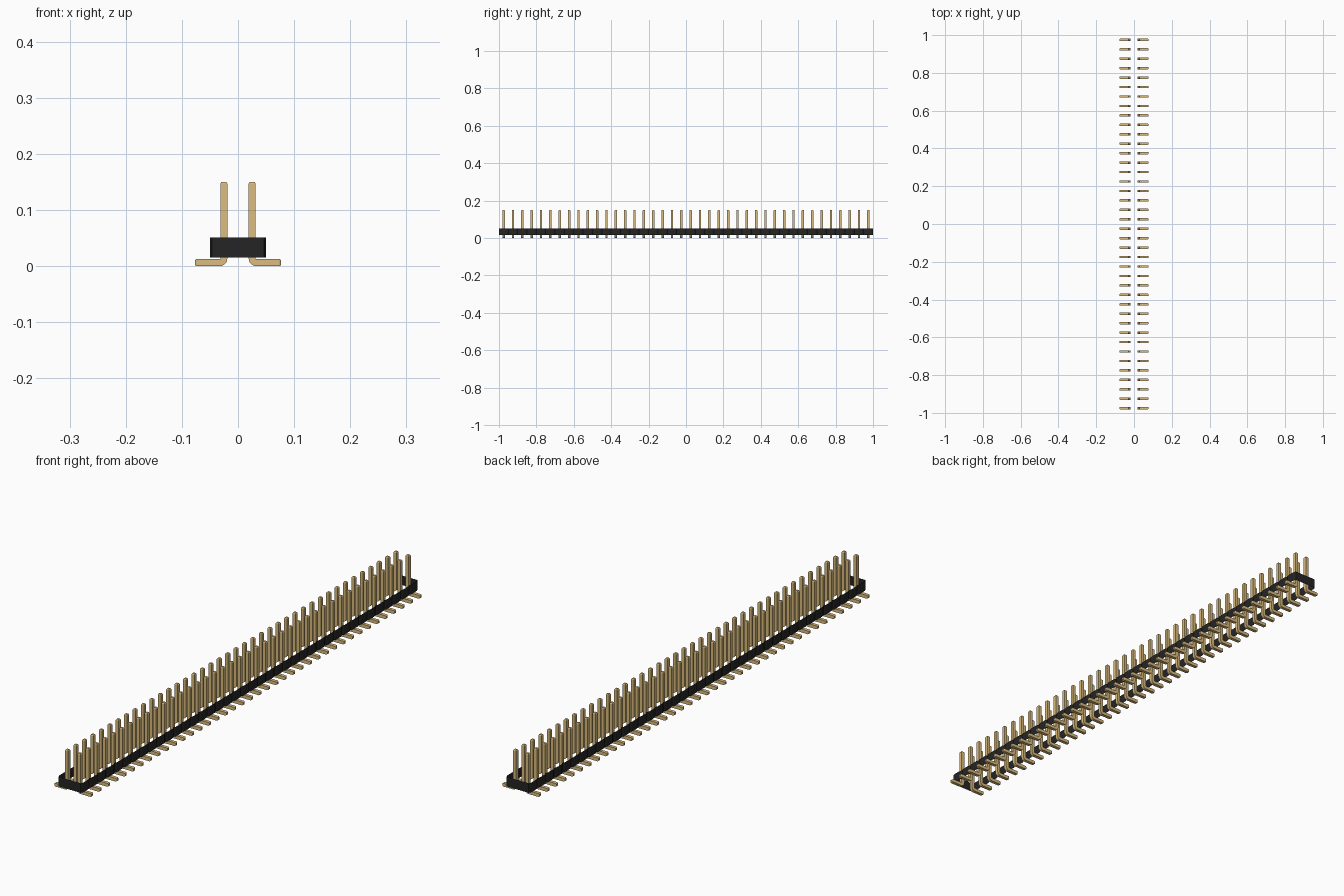
import bpy, bmesh, math

cube = bpy.data.objects.get("Cube")
if cube:
    bpy.data.objects.remove(cube, do_unlink=True)

COUNT = 40
PITCH = 2 / COUNT
THICK = 0.0125          # pin thickness
HALF = THICK / 2


def material(name, rgb):
    m = bpy.data.materials.new(name)
    m.use_nodes = True
    m.diffuse_color = (*rgb, 1)
    m.node_tree.nodes["Principled BSDF"].inputs["Base Color"].default_value = (*rgb, 1)
    return m


def add_object(name, bm, mat):
    mesh = bpy.data.meshes.new(name)
    bm.to_mesh(mesh)
    bm.free()
    mesh.materials.append(mat)
    obj = bpy.data.objects.new(name, mesh)
    bpy.context.collection.objects.link(obj)
    return obj


black = material("black plastic", (0.019, 0.018, 0.018))
gold = material("pale gold", (0.708, 0.504, 0.209))

# Housing: open-ended sleeve of thin walls, notched between the pin pairs
WIDE, NARROW, NOTCH = 0.05, 0.046, 0.009
right_side = []
for i in range(COUNT):
    y = -1 + i * PITCH
    right_side += [(NARROW, y), (WIDE, y + NOTCH), (WIDE, y + PITCH - NOTCH)]
right_side.append((NARROW, 1))
outline = right_side + [(-x, -y) for x, y in right_side]

bm = bmesh.new()
low = [bm.verts.new((x, y, 0.015)) for x, y in outline]
high = [bm.verts.new((x, y, 0.051)) for x, y in outline]
for i in range(len(outline)):
    j = (i + 1) % len(outline)
    bm.faces.new((low[i], low[j], high[j], high[i]))
add_object("housing", bm, black)

# Pin: square wire swept from the upright tip, round the bend, to the foot tip
INNER, TIP, INSET = 0.001, 0.003, 0.002
face_x = 0.019                      # side of the upright nearest the middle
bend_x = face_x + THICK + INNER     # centre of the bend
bend_z = THICK + INNER
top, end = 0.15, 0.077

# Each ring: (point on inner side of bend, point on outer side, half depth)
rings = [
    ((face_x + THICK - INSET, top), (face_x + INSET, top), HALF - INSET),
    ((face_x + THICK, top - TIP), (face_x, top - TIP), HALF),
]
STEPS = 6
for k in range(STEPS + 1):
    a = math.pi + k / STEPS * math.pi / 2
    c, s = math.cos(a), math.sin(a)
    outer = INNER + THICK
    rings.append(((bend_x + INNER * c, bend_z + INNER * s),
                  (bend_x + outer * c, bend_z + outer * s), HALF))
rings += [
    ((end - TIP, THICK), (end - TIP, 0), HALF),
    ((end, THICK - INSET), (end, INSET), HALF - INSET),
]

bm = bmesh.new()
first_y = -1 + PITCH / 2
loops = []
for (xi, zi), (xo, zo), h in rings:
    corners = [(xi, -h, zi), (xi, h, zi), (xo, h, zo), (xo, -h, zo)]
    loops.append([bm.verts.new((x, first_y + y, z)) for x, y, z in corners])
for a, b in zip(loops, loops[1:]):
    for i in range(4):
        j = (i + 1) % 4
        bm.faces.new((a[i], a[j], b[j], b[i]))
bm.faces.new(loops[0])
bm.faces.new(loops[-1])
bmesh.ops.recalc_face_normals(bm, faces=bm.faces[:])
pins = add_object("contact_pins", bm, gold)

# Second row and repeats along the length
pins.modifiers.new("opposite row", 'MIRROR').use_axis = (True, False, False)
array = pins.modifiers.new("pin rows", 'ARRAY')
array.count = COUNT
array.use_relative_offset = False
array.use_constant_offset = True
array.constant_offset_displace = (0, PITCH, 0)
